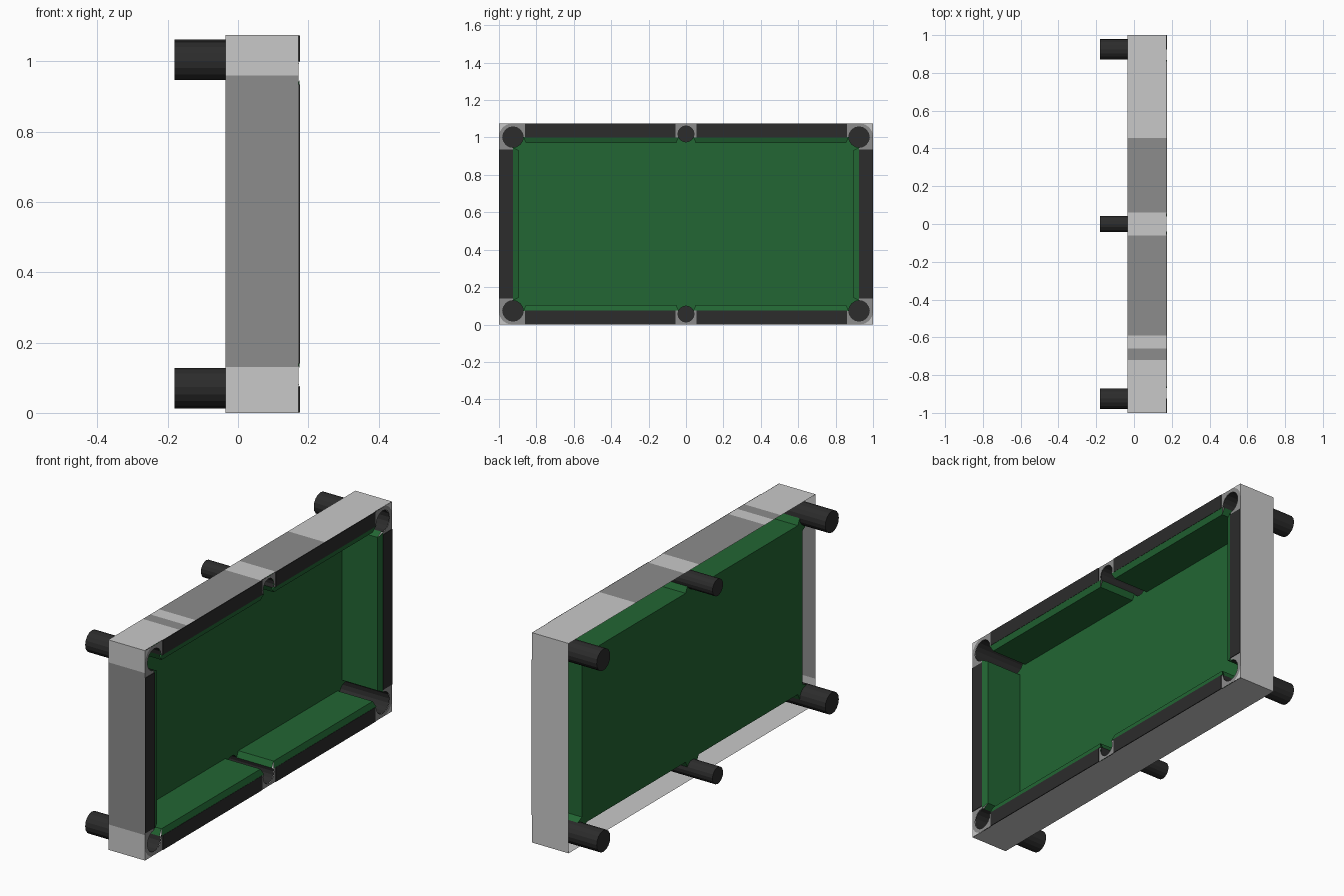
import bpy, bmesh, math
from mathutils import Vector

if "Cube" in bpy.data.objects:
    bpy.data.objects.remove(bpy.data.objects["Cube"])

H = 1.075                 # overall height
CZ = H / 2
XB, XF, XR = -0.035, 0.172, 0.176   # bed, shell front edge, rail top
XP = -0.18                # pocket bottom


def material(name, *c):
    m = bpy.data.materials.new(name)
    m.diffuse_color = (*c, 1)
    m.use_nodes = True
    m.node_tree.nodes["Principled BSDF"].inputs["Base Color"].default_value = m.diffuse_color
    return m


LIGHT = material("light grey", 0.584, 0.584, 0.584)
MID = material("mid grey", 0.262, 0.262, 0.262)
GREEN = material("green cloth", 0.016, 0.133, 0.033)
DARK = material("dark rail", 0.025, 0.025, 0.025)


def build(name, polys, mats, idx=None, centre=None, outward=True):
    """Object from polygons; faces are turned away from / toward a centre."""
    bm = bmesh.new()
    for i, poly in enumerate(polys):
        f = bm.faces.new([bm.verts.new(p) for p in poly])
        f.material_index = idx[i] if idx else 0
        f.normal_update()
        if centre is not None:
            away = f.normal.dot(f.calc_center_median() - Vector(centre)) > 0
            if away != outward:
                f.normal_flip()
    bmesh.ops.remove_doubles(bm, verts=bm.verts, dist=0.0001)
    bmesh.ops.triangulate(bm, faces=[f for f in bm.faces if len(f.verts) > 4])
    me = bpy.data.meshes.new(name)
    bm.to_mesh(me)
    bm.free()
    for m in mats:
        me.materials.append(m)
    ob = bpy.data.objects.new(name, me)
    bpy.context.collection.objects.link(ob)
    return ob


def at(pts, x, sy=1, sz=1):
    """Lift (y, z) points to depth x, mirrored across the table centre."""
    return [(x, sy * y, z if sz > 0 else H - z) for y, z in pts]


def walls(pts, x0, x1, sy, sz):
    a, b = at(pts, x0, sy, sz), at(pts, x1, sy, sz)
    return [[a[i], a[i + 1], b[i + 1], b[i]] for i in range(len(pts) - 1)]


def arc(c, r, a0, a1, n):
    return [(c[0] + r * math.cos(math.radians(a0 + (a1 - a0) * i / n)),
             c[1] + r * math.sin(math.radians(a0 + (a1 - a0) * i / n))) for i in range(n + 1)]


# Pocket layout in the (+y, low z) quarter
CC, CR = (0.925, 0.073), 0.055
MC, MR = (0.0, 0.056), 0.043
MA = math.degrees(math.asin((0.075 - MC[1]) / MR))
corner_in = arc(CC, CR, 90, 180, 4)
corner_out = arc(CC, CR, 90, -180, 12)
side_in = arc(MC, MR, MA, 180 - MA, 6)
side_out = arc(MC, MR, MA, MA - 180 - 2 * MA, 10)
QUARTERS = [(sy, sz) for sy in (1, -1) for sz in (1, -1)]
NY, NZ = 0.893, 0.105     # cushion nose lines

# Outer shell: thin walls, open at the back, with two-tone panels
polys, idx = [], []


def shell_wall(cuts, place):
    for a, b, tone in cuts:
        polys.append([place(a, XB), place(b, XB), place(b, XF), place(a, XF)])
        idx.append(tone)


shell_wall([(0, .13, 0), (.13, .96, 1), (.96, H, 0)], lambda t, x: (x, -1, t))
shell_wall([(0, H, 0)], lambda t, x: (x, 1, t))
shell_wall([(-1, 1, 0)], lambda t, x: (x, t, 0))
shell_wall([(-1, -.72, 0), (-.72, -.66, 1), (-.66, -.59, 0), (-.59, -.06, 1),
            (-.06, .06, 0), (.06, .455, 1), (.455, 1, 0)], lambda t, x: (x, t, H))
build("outer_shell", polys, [LIGHT, MID], idx, (0.07, 0, CZ))

# Rails on the playing side
polys = []


def rail(y0, y1, z0, z1):
    loop = [(y0, z0), (y1, z0), (y1, z1), (y0, z1), (y0, z0)]
    polys.extend(walls(loop, XF - .006, XR, 1, 1))
    polys.append(at(loop[:4], XR))


for s in (1, -1):
    rail(*sorted((s * .055, s * .86)), .0005, .075)
    rail(*sorted((s * .055, s * .86)), H - .075, H - .0005)
    rail(*sorted((s * .925, s * .9995)), .14, H - .14)
rails = build("rails", polys, [DARK])
bm = bmesh.new()
bm.from_mesh(rails.data)
bmesh.ops.recalc_face_normals(bm, faces=bm.faces)
bm.to_mesh(rails.data)
bm.free()

# Cushions: nose wall, angled ends and a gently sloping lip
polys = []


def cushion(o0, n0, n1, o1, sy, sz):
    polys.extend(walls([o0, n0, n1, o1], XB, XF - .007, sy, sz))
    a, b = at([o0, o1], XR - .001, sy, sz), at([n0, n1], XF - .007, sy, sz)
    polys.append([a[0], b[0], b[1], a[1]])


end0, end1 = corner_in[0], corner_in[-1]
for sy, sz in QUARTERS:
    cushion(side_in[0], (.053, NZ), (.855, NZ), end1, sy, sz)
for sy in (1, -1):
    cushion(end0, (NY, .145), (NY, H - .145), (end0[0], H - end0[1]), sy, 1)
build("cushions", polys, [GREEN], None, (0.6, 0, CZ), False)

# Bed: one sheet cut around the pockets
half = [*side_in[:4][::-1], (.053, NZ), (.855, NZ), *corner_in[::-1], (NY, .145)]
low = half + [(y, H - z) for y, z in half[::-1]]
outline = low + [(-y, z) for y, z in low[::-1]]
build("bed", [at(outline, XB)], [GREEN], None, (-1, 0, CZ))


# Pockets: cup behind the bed and an open channel through the cushions
def pocket(name, c, r, inner, outer, sy, sz):
    ring = inner + outer[::-1][1:]
    p = walls(ring, XP, XB, sy, sz) + walls(outer, XB, XF, sy, sz)
    p.append(at(ring[:-1], XP, sy, sz))
    build(name, p, [DARK], None, at([c], .0, sy, sz)[0])


for sy, sz in QUARTERS:
    pocket("corner_pocket", CC, CR, corner_in, corner_out, sy, sz)
for sz in (1, -1):
    pocket("side_pocket", MC, MR, side_in, side_out, 1, sz)

# Pocket plates: mid grey surround with light outer corners
for sy, sz in QUARTERS:
    round_edge = arc((.93, .07), .07, -90, 0, 4)
    plate = [(.86, 0), *round_edge, (1, .14), (.925, .14), *corner_out, (.86, .073)]
    tip = [*round_edge, (1, 0)]
    build("corner_plate", [at(plate, XF + .001, sy, sz), at(tip, XF + .001, sy, sz)],
          [MID, LIGHT], [0, 1], (-5, 0, CZ))
for sz in (1, -1):
    plate = [(-.055, 0), (.055, 0), (.055, .075), *side_out, (-.055, .075)]
    build("side_plate", [at(plate, XF + .001, 1, sz)], [MID], None, (-5, 0, CZ))
